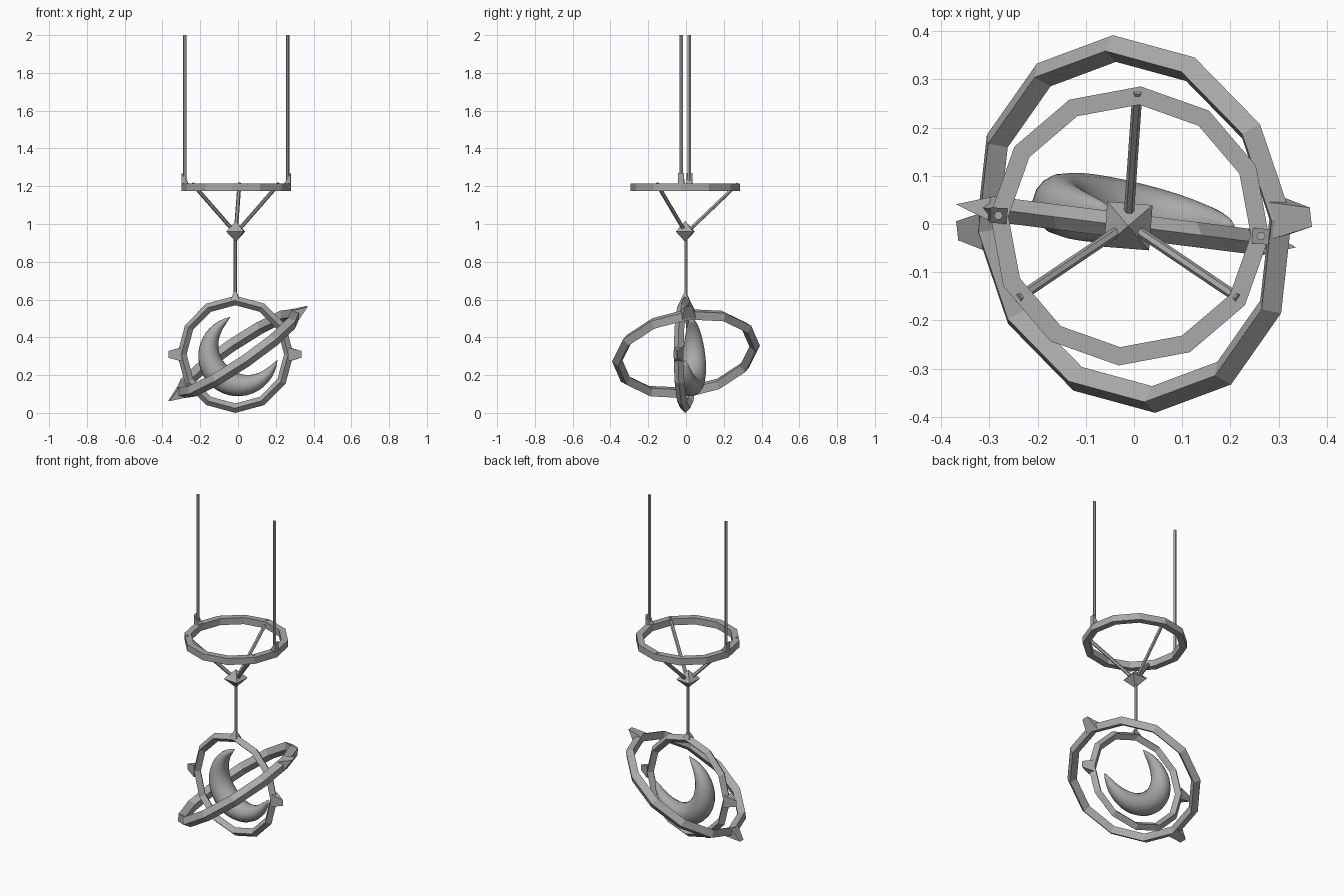
import bpy, bmesh
from math import sin, cos, pi, radians
from mathutils import Vector, Matrix

if "Cube" in bpy.data.objects:
    bpy.data.objects.remove(bpy.data.objects["Cube"])

V = Vector
iron = bpy.data.materials.new("dark_iron")
iron.diffuse_color = (0.4, 0.4, 0.4, 1)
iron.use_nodes = True
iron.node_tree.nodes["Principled BSDF"].inputs["Base Color"].default_value = iron.diffuse_color


def make(name, verts, faces, smooth=False):
    me = bpy.data.meshes.new(name)
    me.from_pydata([tuple(v) for v in verts], [], faces)
    bm = bmesh.new()
    bm.from_mesh(me)
    bmesh.ops.remove_doubles(bm, verts=bm.verts, dist=1e-5)
    bmesh.ops.recalc_face_normals(bm, faces=bm.faces)
    for f in bm.faces:
        f.smooth = smooth
    bm.to_mesh(me)
    bm.free()
    me.materials.append(iron)
    ob = bpy.data.objects.new(name, me)
    bpy.context.collection.objects.link(ob)
    return ob


def ring(name, profile, mat, n=12):
    """Sweep a closed (radius, axial) profile around local z."""
    k = len(profile)
    verts = [mat @ V((r * cos(2 * pi * i / n), r * sin(2 * pi * i / n), h))
             for i in range(n) for r, h in profile]
    faces = [(i * k + j, i * k + (j + 1) % k, (i + 1) % n * k + (j + 1) % k, (i + 1) % n * k + j)
             for i in range(n) for j in range(k)]
    return make(name, verts, faces)


def rod(name, a, b, r, n=6):
    a, b = V(a), V(b)
    q = (b - a).to_track_quat('Z', 'Y')
    c = [q @ V((r * cos(2 * pi * i / n), r * sin(2 * pi * i / n), 0)) for i in range(n)]
    faces = [(i, (i + 1) % n, (i + 1) % n + n, i + n) for i in range(n)]
    faces += [tuple(range(n)), tuple(range(n, 2 * n))]
    return make(name, [a + v for v in c] + [b + v for v in c], faces)


def spike(name, mat, r0, r1, base, tip, ax):
    """Wedge pointing along local +x, its edge along the ring tangent."""
    verts = [(r0, -base, -ax), (r0, base, -ax), (r0, base, ax), (r0, -base, ax),
             (r1, -tip, 0), (r1, tip, 0)]
    faces = [(0, 1, 2, 3), (0, 1, 5, 4), (3, 2, 5, 4), (1, 2, 5), (0, 3, 4)]
    return make(name, [mat @ V(v) for v in verts], faces)


def frame(x, y, origin):
    x = V(x).normalized()
    y = V(y)
    y = (y - x * y.dot(x)).normalized()
    m = Matrix((x, y, x.cross(y))).transposed().to_4x4()
    m.translation = V(origin)
    return m


def diamond(R, r, ax):
    return [(R + r, 0), (R, ax), (R - r, 0), (R, -ax)]


AX = -0.012  # hanging axis
top = Matrix.Translation((AX + 0.003, -0.004, 0)) @ Matrix.Rotation(radians(-4.5), 4, 'Z')

# Upper ring with two hanging rods and their lugs
ring("upper_ring", [(0.29, 1.175), (0.29, 1.215), (0.252, 1.215), (0.252, 1.175)], top)
for side, s in (("left", -1), ("right", 1)):
    rod(side + "_hanging_rod", top @ V((s * 0.273, 0, 1.2)), top @ V((s * 0.273, 0, 2.0)), 0.0095)
    lug = [(s * x, y, z) for y in (-0.016, 0.016)
           for x, z in ((0.29, 1.21), (0.29, 1.27), (0.252, 1.21))]
    make(side + "_lug", [top @ V(v) for v in lug],
         [(0, 1, 2), (3, 4, 5), (0, 1, 4, 3), (1, 2, 5, 4), (2, 0, 3, 5)])

# Struts, hub and stem
for i, deg in enumerate((86, 214, 326)):
    d = V((cos(radians(deg)), sin(radians(deg)), 0))
    c = V((AX, 0, 0))
    rod(f"strut_{i + 1}", c + d * 0.02 + V((0, 0, 0.97)), c + d * 0.276 + V((0, 0, 1.213)), 0.0105)
h = 0.047
hub = [(h, h, 0.96), (-h, h, 0.96), (-h, -h, 0.96), (h, -h, 0.96), (0, 0, 1.015), (0, 0, 0.905)]
make("hub", [top @ V(v) - V((0.003, 0, 0)) for v in hub],
     [(i, (i + 1) % 4, a) for i in range(4) for a in (4, 5)])
rod("stem", (AX - 0.002, 0, 0.61), (AX - 0.002, 0, 0.93), 0.009)

# Upright inner ring with side spikes and a collar for the stem
a = radians(-7.2)
u = V((cos(a), sin(a), 0))
centre = (AX - 0.002, -0.004, 0.31)
inner = frame(u, (0, 0, 1), centre)
ring("inner_ring", diamond(0.285, 0.025, 0.026), inner)
spike("inner_spike_right", inner, 0.288, 0.353, 0.036, 0.018, 0.024)
spike("inner_spike_left", frame(-u, (0, 0, 1), centre), 0.288, 0.358, 0.036, 0.018, 0.024)
spike("stem_collar", frame((0, 0, 1), u, centre), 0.29, 0.335, 0.022, 0.006, 0.022)

# Tilted outer ring with two spikes
ux, vy, oc = V((0.3625, 0.014, 0.2475)), V((-0.06, 0.387, 0.03)), (0, 0, 0.314)
outer = frame(ux, vy, oc)
ring("outer_ring", diamond(0.368, 0.028, 0.034), outer)
spike("outer_spike_high", outer, 0.365, 0.444, 0.038, 0.02, 0.03)
spike("outer_spike_low", frame(-ux, vy, oc), 0.365, 0.444, 0.038, 0.02, 0.03)

# Smooth crescent lofted along an arc
N, K = 28, 16
verts, faces = [], []
for i in range(N + 1):
    t = i / N
    ang = radians(101 + 254 * t)
    s = max(sin(pi * t), 0)
    w, d = 0.068 * s ** 0.72, 0.07 * s ** 0.65
    for j in range(K):
        p = 2 * pi * j / K
        r = 0.212 - w + w * cos(p)
        verts.append((r * cos(ang), d * sin(p), r * sin(ang)))
for i in range(N):
    for j in range(K):
        faces.append((i * K + j, i * K + (j + 1) % K, (i + 1) * K + (j + 1) % K, (i + 1) * K + j))
m = Matrix.Translation((0, 0.022, 0.30)) @ Matrix.Rotation(a, 4, 'Z')
make("crescent", [m @ V(v) for v in verts], faces, smooth=True)
